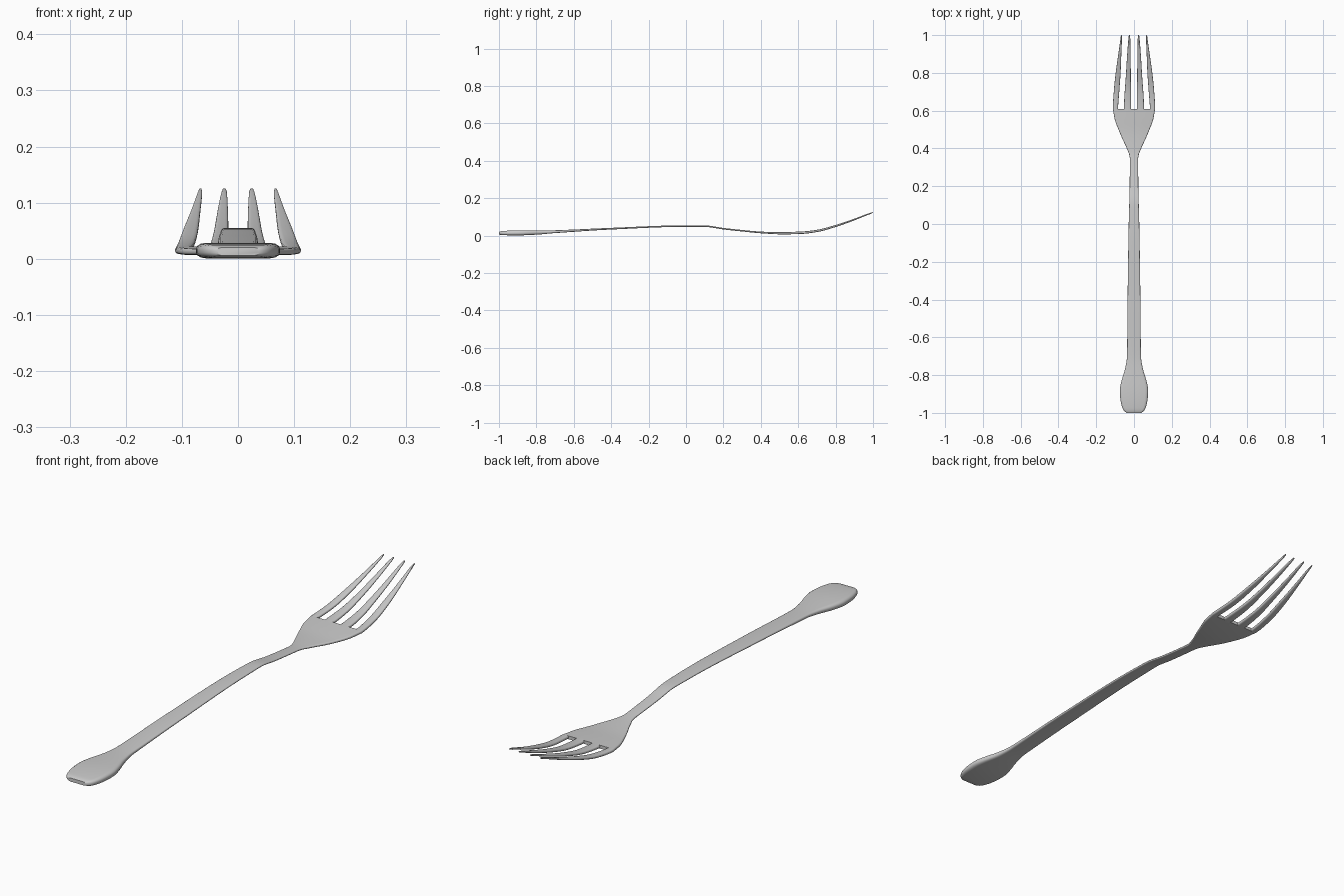
import bpy, bmesh, math

if "Cube" in bpy.data.objects:
    bpy.data.objects.remove(bpy.data.objects["Cube"])

def spline(keys, y):
    """Smooth interpolation of rows (y, a, b, ...) without overshoot."""
    n = len(keys)
    i = 0
    while i < n - 2 and y > keys[i + 1][0]:
        i += 1
    k0, k1 = keys[i], keys[i + 1]
    h = k1[0] - k0[0]
    t = (y - k0[0]) / h

    def slope(j, c):
        if j == 0 or j == n - 1:
            a, b = (0, 1) if j == 0 else (n - 2, n - 1)
            return (keys[b][c] - keys[a][c]) / (keys[b][0] - keys[a][0])
        l = (keys[j][c] - keys[j - 1][c]) / (keys[j][0] - keys[j - 1][0])
        r = (keys[j + 1][c] - keys[j][c]) / (keys[j + 1][0] - keys[j][0])
        return 0 if l * r <= 0 else 2 * l * r / (l + r)

    return [(2*t**3 - 3*t**2 + 1) * k0[c] + (t**3 - 2*t**2 + t) * h * slope(i, c)
            + (3*t**2 - 2*t**3) * k1[c] + (t**3 - t**2) * h * slope(i + 1, c)
            for c in range(1, len(k0))]

def loft(name, sections):
    """Skin rounded flat sections (y, x_left, x_right, z, thickness)."""
    bm = bmesh.new()
    rings = []
    for y, xl, xr, z, th in sections:
        cx, hw, ht = (xl + xr) / 2, (xr - xl) / 2, th / 2
        rx, rz = min(hw * 0.6, th * 0.6), ht * 0.75
        ring = []
        for q, (sx, sz) in enumerate(((1, 1), (-1, 1), (-1, -1), (1, -1))):
            for k in range(4):
                a = math.radians(90 * q + 30 * k)
                ring.append(bm.verts.new((cx + sx * (hw - rx) + rx * math.cos(a), y,
                                          z + sz * (ht - rz) + rz * math.sin(a))))
        rings.append(ring)
    n = len(rings[0])
    for r0, r1 in zip(rings, rings[1:]):
        for k in range(n):
            bm.faces.new((r0[k], r0[(k + 1) % n], r1[(k + 1) % n], r1[k]))
    bm.faces.new(rings[0])
    bm.faces.new(rings[-1])
    bmesh.ops.recalc_face_normals(bm, faces=bm.faces)
    me = bpy.data.meshes.new(name)
    bm.to_mesh(me)
    bm.free()
    ob = bpy.data.objects.new(name, me)
    bpy.context.collection.objects.link(ob)
    bpy.ops.object.select_all(action='DESELECT')
    ob.select_set(True)
    bpy.context.view_layer.objects.active = ob
    bpy.ops.object.shade_smooth_by_angle(angle=math.radians(40))
    return ob

# Side curve of the whole fork: y, centre height, thickness
side = [(-1, .013, .014), (-.985, .0135, .021), (-.9, .0145, .027), (-.8, .0165, .023),
        (-.7, .021, .015), (-.4, .037, .009), (0, .051, .008), (.1, .0505, .008),
        (.2, .037, .008), (.3, .026, .008), (.4, .017, .009), (.5, .0125, .011),
        (.61, .015, .013), (.7, .025, .012), (.8, .0515, .011), (.9, .086, .009),
        (.985, .1185, .007), (1, .1235, .004)]

# Handle, neck and palm: y, half width
width = [(-1, .038), (-.99, .052), (-.97, .063), (-.93, .072), (-.88, .075), (-.83, .066),
         (-.77, .048), (-.7, .037), (-.4, .034), (0, .028), (.2, .023), (.35, .022),
         (.4, .038), (.45, .061), (.5, .082), (.55, .101), (.61, .112)]
ys = [-1, -.995, -.99, -.98, -.97, -.95] + [-.93 + .02 * i for i in range(77)] + [.61]
body = []
for y in ys:
    w = spline(width, y)[0]
    z, th = spline(side, y)
    body.append((y, -w, w, z, th))
loft("handle_and_palm", body)

# Tines: y, inner edge, outer edge (mirrored left and right)
tines = {
    "inner_tine": [(.6, .0155, .053), (.61, .0155, .053), (.8, .017, .042), (.9, .018, .036),
                   (.985, .020, .029), (1, .022, .027)],
    "outer_tine": [(.6, .084, .1105), (.61, .084, .112), (.7, .078, .107), (.8, .071, .097),
                   (.9, .067, .083), (.985, .064, .071), (1, .065, .069)],
}
tys = [.6, .61] + [.63 + .025 * i for i in range(14)] + [.97, .985, .994, 1]
for name, edge in tines.items():
    for label, s in (("right", 1), ("left", -1)):
        rows = []
        for y in tys:
            a, b = spline(edge, y)
            z, th = spline(side, y)
            rows.append((y, min(s * a, s * b), max(s * a, s * b), z, th))
        loft(f"{name}_{label}", rows)
